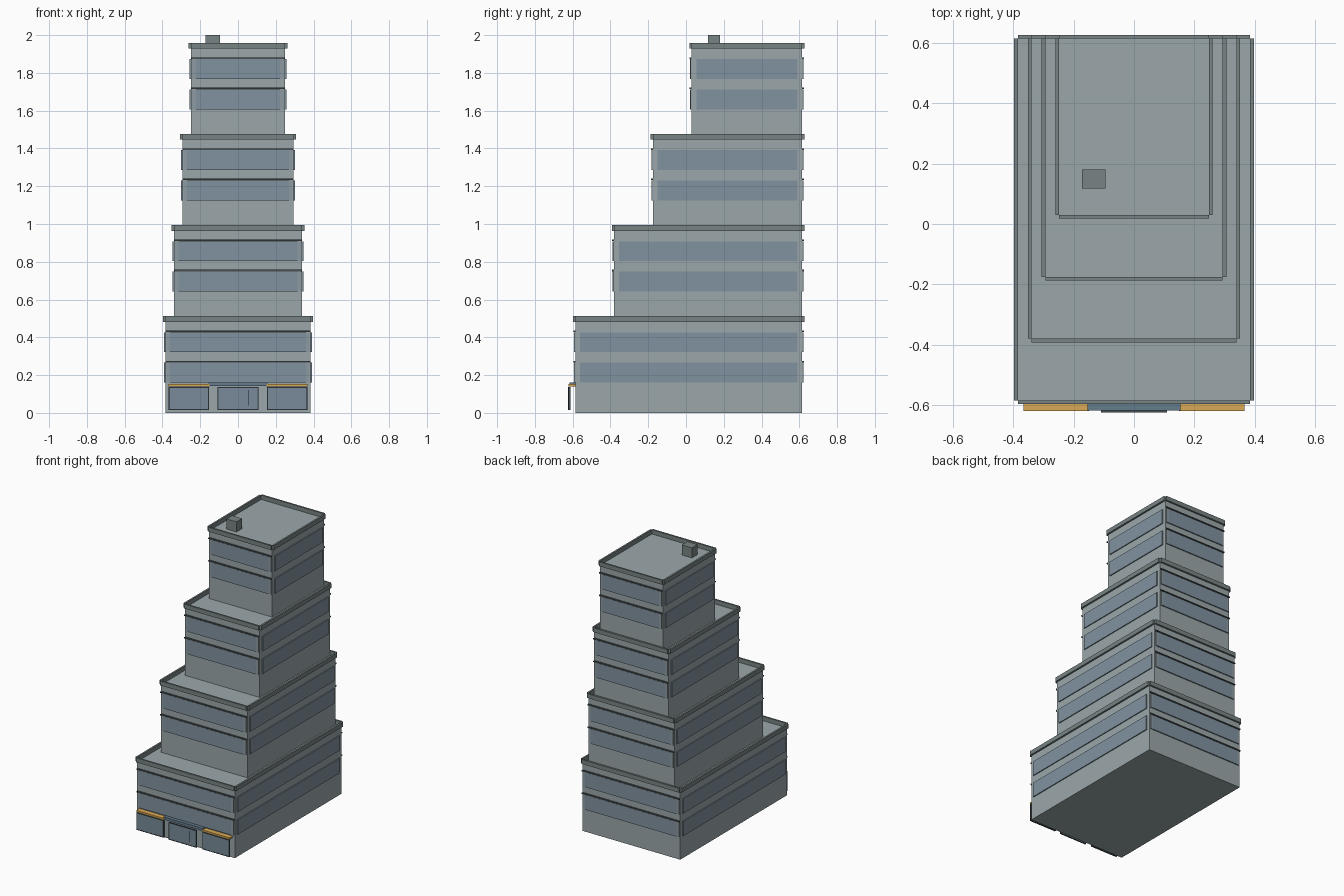
import bpy

if "Cube" in bpy.data.objects:
    bpy.data.objects.remove(bpy.data.objects["Cube"])

def mat(name, r, g, b):
    m = bpy.data.materials.new(name)
    m.diffuse_color = (r, g, b, 1)
    m.use_nodes = True
    m.node_tree.nodes["Principled BSDF"].inputs["Base Color"].default_value = m.diffuse_color
    return m

WALL = mat("wall_grey", 0.33, 0.39, 0.40)
TRIM = mat("trim_grey", 0.19, 0.23, 0.23)
LEDGE = mat("ledge_dark", 0.07, 0.08, 0.085)
SURROUND = mat("glass_pale", 0.27, 0.33, 0.36)
GLASS = mat("glass_blue", 0.22, 0.29, 0.35)
SHOP = mat("shop_glass", 0.19, 0.26, 0.32)
FRAME = mat("shop_frame", 0.06, 0.08, 0.10)
CANOPY = mat("canopy_blue", 0.13, 0.20, 0.27)
AWNING = mat("awning_orange", 0.70, 0.40, 0.09)

def box(name, x0, x1, y0, y1, z0, z1, material):
    bpy.ops.mesh.primitive_cube_add(size=1, location=((x0 + x1) / 2, (y0 + y1) / 2, (z0 + z1) / 2))
    o = bpy.context.object
    o.name = name
    o.scale = (x1 - x0, y1 - y0, z1 - z0)
    bpy.ops.object.transform_apply(location=False, rotation=False, scale=True)
    o.data.materials.append(material)
    return o

BACK = 0.615
FLOOR = 0.1607
TIER = 3 * FLOOR

for i in range(4):
    w = 0.385 - 0.0455 * i      # half width
    f = -0.585 + 0.205 * i      # front wall
    z, top = i * TIER, (i + 1) * TIER
    box("tier_body", -w, w, f, BACK, z, top, WALL)

    # parapet strips standing just outside the walls
    t, h = 0.0125, 0.031
    for y in (f - t, BACK):
        box("parapet_end", -w, w, y, y + t, top, top + h, TRIM)
    for x in (-w - t, w):
        box("parapet_side", x, x + t, f, BACK, top, top + h, TRIM)

    # window bands on the two upper floors of each tier
    for k in (1, 2):
        b = z + k * FLOOR
        g = b + 0.105
        for y, s in ((f, -1), (BACK, 1)):
            def span(d):
                return sorted((y, y + s * d))
            box("window_surround", -w + 0.006, w - 0.006, *span(0.007), b, g, SURROUND)
            box("window_band", -w + 0.025, w - 0.025, *span(0.008), b, g, GLASS)
            box("window_ledge", -w, w, *span(0.011), g + 0.002, g + 0.010, LEDGE)
        for s in (-1, 1):
            x0, x1 = sorted((s * w, s * (w + 0.007)))
            box("side_window_band", x0, x1, f + 0.025, BACK - 0.025, b, g, GLASS)

# roof vent
box("roof_box", -0.173, -0.094, 0.117, 0.181, 4 * TIER, 2.0, TRIM)

# street-level shop windows and door, set forward of the wall
def shop_front(name, x0, x1, y):
    box(name + "_glass", x0 + 0.006, x1 - 0.006, y + 0.001, y + 0.007, 0.021, 0.132, SHOP)
    for a in (x0, x1 - 0.006):
        box(name + "_frame_side", a, a + 0.006, y, y + 0.009, 0.015, 0.138, FRAME)
    for c in (0.015, 0.132):
        box(name + "_frame_rail", x0 + 0.006, x1 - 0.006, y, y + 0.009, c, c + 0.006, FRAME)

shop_front("shop_window", -0.367, -0.153, -0.621)
shop_front("shop_window", 0.153, 0.367, -0.621)
shop_front("door", -0.109, 0.109, -0.625)
box("door_handle", 0.053, 0.058, -0.625, -0.620, 0.04, 0.12, FRAME)

# awnings over the windows and canopy over the door
for x in (-0.367, 0.15):
    box("awning", x, x + 0.217, -0.621, -0.585, 0.141, 0.153, AWNING)
box("door_canopy", -0.155, 0.155, -0.618, -0.585, 0.143, 0.162, CANOPY)
